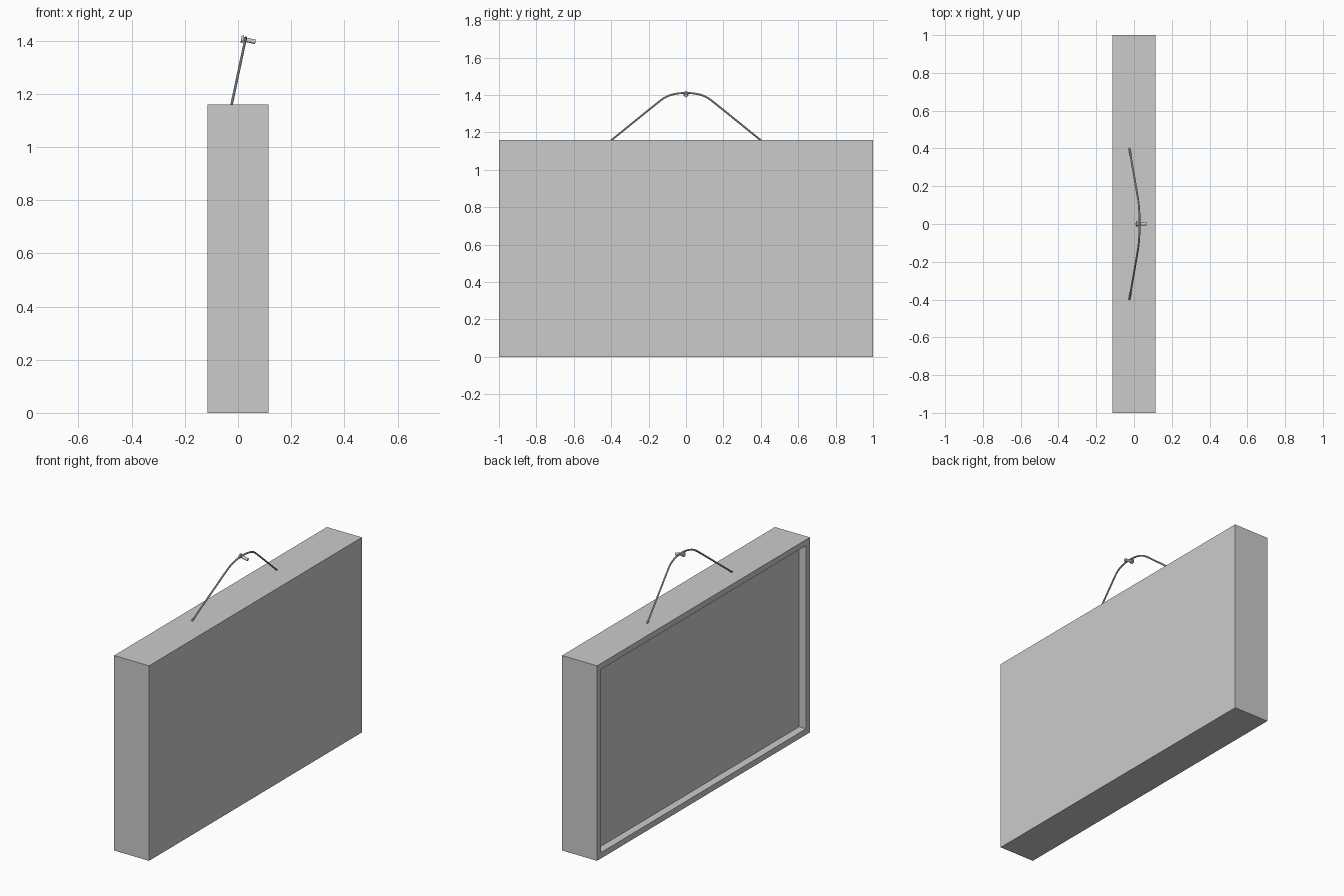
import bpy, bmesh
from mathutils import Vector

if "Cube" in bpy.data.objects:
    bpy.data.objects.remove(bpy.data.objects["Cube"])

W, L, H = 0.115, 1.0, 1.16          # half depth, half length, height
BORDER, RECESS = 0.035, 0.046


# Picture body: box whose -x face is inset and pushed in to form the frame
bm = bmesh.new()
bmesh.ops.create_cube(bm, size=1)
for v in bm.verts:
    v.co = (v.co.x * 2 * W, v.co.y * 2 * L, (v.co.z + 0.5) * H)
bm.normal_update()
face = next(f for f in bm.faces if f.normal.x < -0.9)
bmesh.ops.inset_region(bm, faces=[face], thickness=BORDER, use_even_offset=True)
new = bmesh.ops.extrude_discrete_faces(bm, faces=[face])["faces"][0]
bmesh.ops.translate(bm, verts=new.verts[:], vec=(RECESS, 0, 0))
bmesh.ops.recalc_face_normals(bm, faces=bm.faces[:])
mesh = bpy.data.meshes.new("picture_frame")
bm.to_mesh(mesh)
bm.free()
bpy.context.collection.objects.link(bpy.data.objects.new("picture_frame", mesh))


# Hanging wire: leaning loop, straight sides and a bend over the nail
def lean(y, z):
    return Vector((-0.024 + (z - 1.16) * 0.212, y, z))


curve = bpy.data.curves.new("hanging_wire", "CURVE")
curve.dimensions = "3D"
curve.bevel_depth = 0.005
curve.bevel_resolution = 2
curve.resolution_u = 8
curve.use_fill_caps = True
sp = curve.splines.new("BEZIER")
sp.bezier_points.add(4)
# (y, z), left handle, right handle
pts = [((-0.40, 1.158), (-0.45, 1.118), (-0.31, 1.231)),
       ((-0.135, 1.372), (-0.22, 1.304), (-0.098, 1.401)),
       ((0, 1.411), (-0.055, 1.411), (0.055, 1.411))]
pts += [tuple((-y, z) for y, z in (p[0], p[2], p[1])) for p in pts[1::-1]]
for bp, (co, hl, hr) in zip(sp.bezier_points, pts):
    bp.handle_left_type = bp.handle_right_type = "FREE"
    bp.co, bp.handle_left, bp.handle_right = lean(*co), lean(*hl), lean(*hr)
wire = bpy.data.objects.new("hanging_wire", curve)
bpy.context.collection.objects.link(wire)
bpy.context.view_layer.objects.active = wire
wire.select_set(True)
bpy.ops.object.convert(target="MESH")
bpy.ops.object.shade_smooth_by_angle()

# Nail: shaft and head, square to the plane of the wire
axis = Vector((1, 0, -0.212)).normalized()
start = Vector((0.012, 0, 1.407))


def nail_part(name, radius, a, b):
    bpy.ops.mesh.primitive_cylinder_add(
        vertices=16, radius=radius, depth=b - a,
        location=start + axis * (a + b) / 2,
        rotation=axis.to_track_quat("Z", "Y").to_euler())
    bpy.context.object.name = name
    bpy.ops.object.shade_smooth_by_angle()


nail_part("nail_head", 0.014, 0, 0.008)
nail_part("nail_shaft", 0.0085, 0.008, 0.055)
